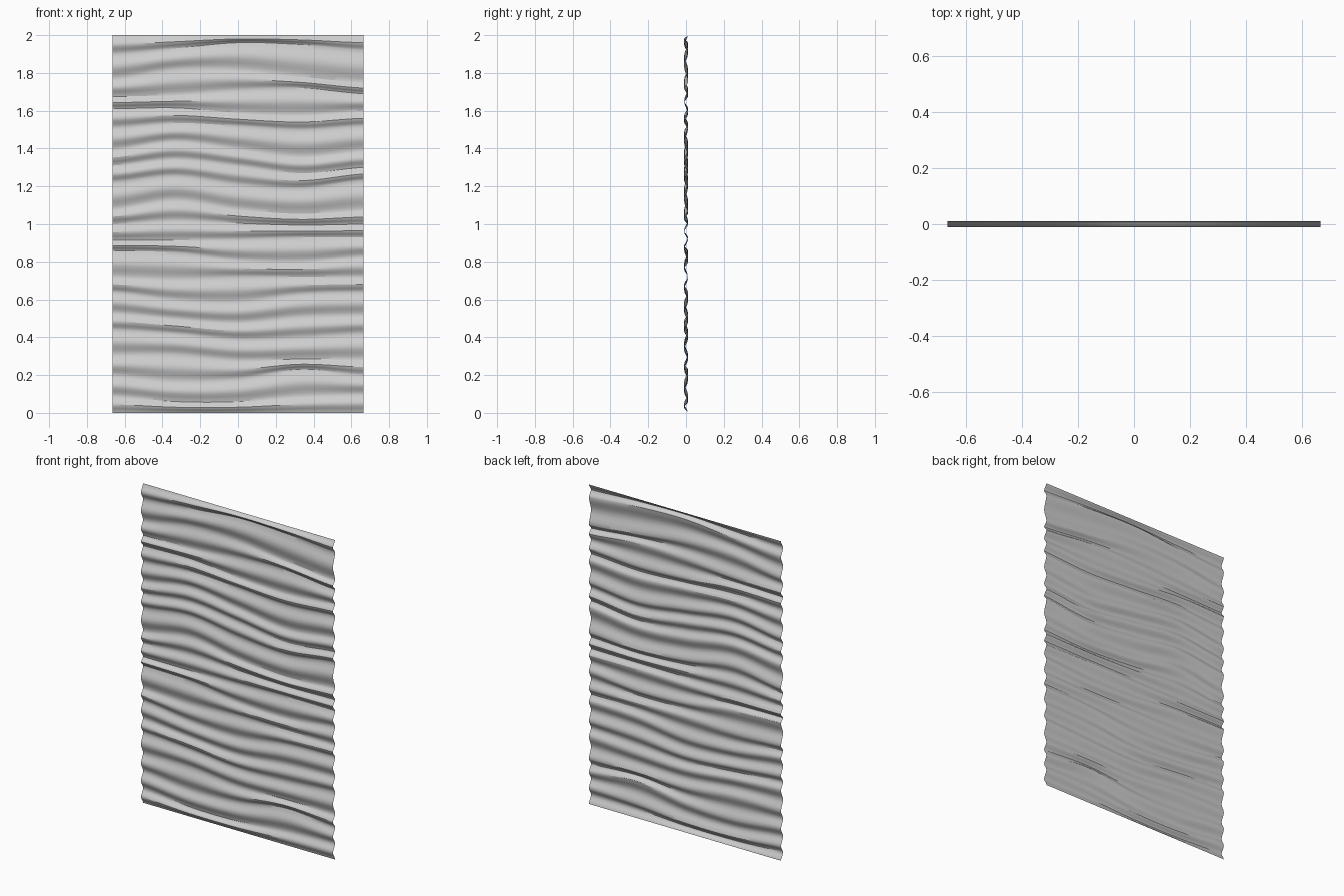
import bpy
import math

cube = bpy.data.objects.get("Cube")
if cube:
    bpy.data.objects.remove(cube, do_unlink=True)

WIDTH, HEIGHT, DEPTH = 1.33, 2.0, 0.01
COLUMNS, STEPS = 48, 8

# Heights (in hundredths) of each groove at five even stations across the panel
GROOVES = [
    (0, 0, 0, 0, 0),
    (9, 6, 6, 9, 10),
    (20, 17, 18, 23, 20),
    (31, 31, 28, 28.5, 28.5),
    (44, 42, 39, 40, 42),
    (53, 50, 48, 51, 52),
    (64, 60, 59, 63, 64),
    (72, 71, 72, 72, 72),
    (86, 85, 81, 80, 83),
    (91.5, 91.5, 92, 93, 93),
    (100, 102, 100.5, 99.5, 100),
    (108, 113, 108, 105.5, 107.5),
    (122, 125.5, 121, 119, 123),
    (131, 134.5, 131, 127, 130),
    (139.5, 144, 140, 136, 139),
    (151, 153.5, 152, 150, 152),
    (161, 161.5, 159, 158, 160),
    (167.5, 168.5, 171, 172, 169),
    (177, 182, 182, 178, 175),
    (190, 193, 196, 195, 192),
    (200, 200, 200, 200, 200),
]


def groove_height(stations, u):
    """Smooth curve through the stations, u running from 0 to 1."""
    last = len(stations) - 1
    i = min(int(u * last), last - 1)
    t = u * last - i
    a, b = stations[i], stations[i + 1]
    before = stations[i - 1] if i > 0 else a
    after = stations[i + 2] if i + 2 <= last else b
    slope_a, slope_b = (b - before) / 2, (after - a) / 2
    ease = t * t * (3 - 2 * t)
    z = a + (b - a) * ease
    z += slope_a * t * (1 - t) ** 2 - slope_b * t * t * (1 - t)
    return z / 100


def make_material(name, colour):
    material = bpy.data.materials.new(name)
    material.use_nodes = True
    material.diffuse_color = colour
    material.node_tree.nodes["Principled BSDF"].inputs["Base Color"].default_value = colour
    return material


# Rippled sheet: one wave between each neighbouring pair of grooves
rows = (len(GROOVES) - 1) * STEPS
verts = []
for row in range(rows + 1):
    wave = min(row // STEPS, len(GROOVES) - 2)
    phase = row / STEPS - wave
    y = DEPTH * math.cos(math.tau * phase)
    for column in range(COLUMNS + 1):
        u = column / COLUMNS
        low = groove_height(GROOVES[wave], u)
        high = groove_height(GROOVES[wave + 1], u)
        verts.append(((u - 0.5) * WIDTH, y, low + (high - low) * phase))

stride = COLUMNS + 1
faces = []
for row in range(rows):
    for column in range(COLUMNS):
        a = row * stride + column
        faces.append((a, a + 1, a + 1 + stride, a + stride))

mesh = bpy.data.meshes.new("rippled_panel")
mesh.from_pydata(verts, [], faces)
mesh.materials.append(make_material("light grey", (0.62, 0.62, 0.62, 1)))
panel = bpy.data.objects.new("rippled_panel", mesh)
bpy.context.collection.objects.link(panel)

# Soft ripples, with the tightest folds kept crisp
bpy.ops.object.select_all(action="DESELECT")
panel.select_set(True)
bpy.context.view_layer.objects.active = panel
bpy.ops.object.shade_smooth_by_angle(angle=math.radians(30))
